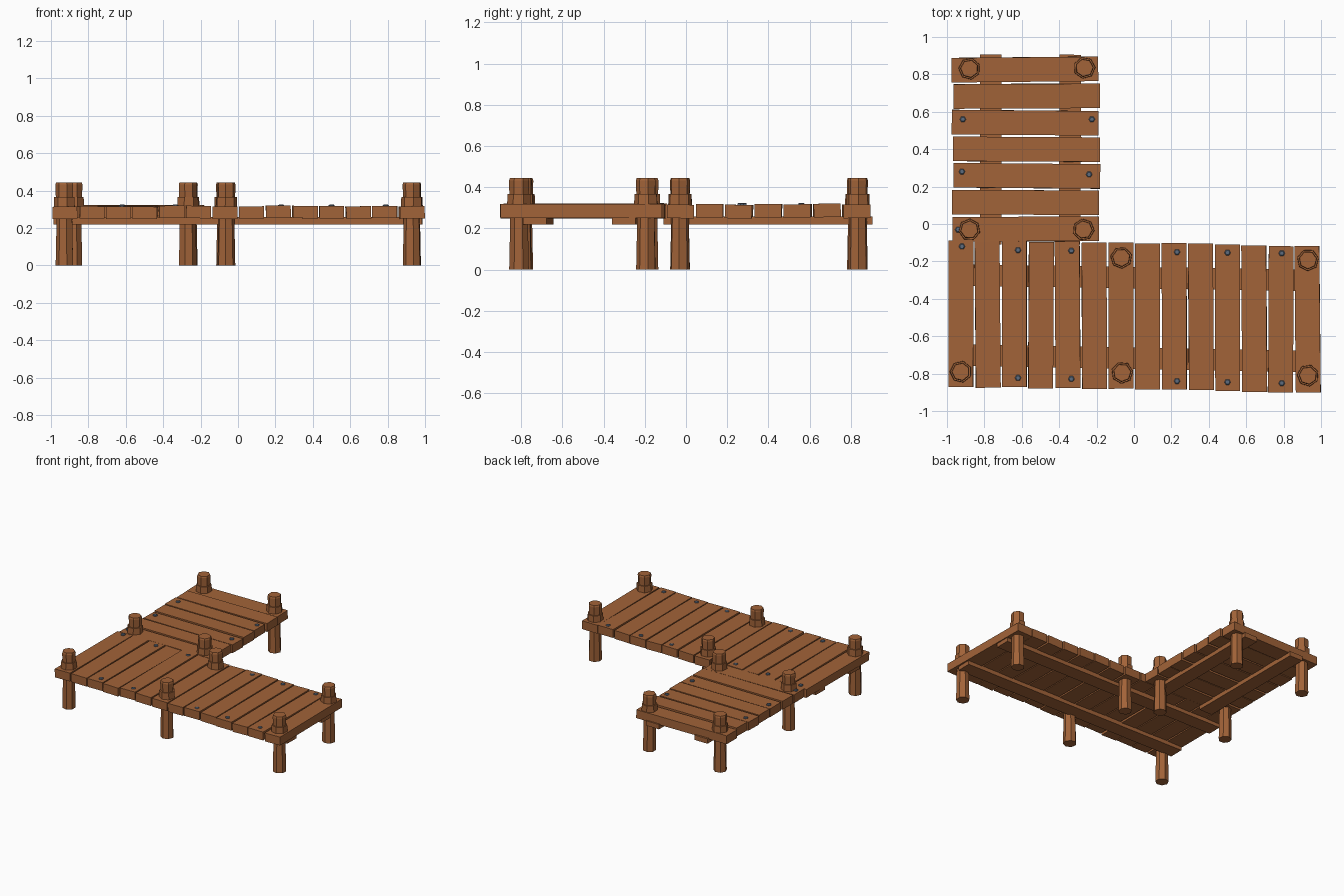
import bpy, bmesh, math, random
from mathutils import Matrix, Vector

if "Cube" in bpy.data.objects:
    bpy.data.objects.remove(bpy.data.objects["Cube"])

random.seed(4)

def material(name, col):
    m = bpy.data.materials.new(name)
    m.diffuse_color = (*col, 1)
    m.use_nodes = True
    m.node_tree.nodes["Principled BSDF"].inputs["Base Color"].default_value = m.diffuse_color
    return m

WOOD = material("brown wood", (0.36, 0.125, 0.04))
NAIL = material("grey iron", (0.11, 0.15, 0.21))

def finish(name, bm, mat):
    bmesh.ops.recalc_face_normals(bm, faces=bm.faces)
    me = bpy.data.meshes.new(name)
    bm.to_mesh(me)
    bm.free()
    me.materials.append(mat)
    ob = bpy.data.objects.new(name, me)
    bpy.context.collection.objects.link(ob)
    return ob

def box(name, centre, size, yaw=0, roll=0):
    """Box with its length on x; roll is about the length, yaw about z."""
    bm = bmesh.new()
    bmesh.ops.create_cube(bm, size=1)
    rot = Matrix.Rotation(yaw, 4, 'Z') @ Matrix.Rotation(roll, 4, 'X')
    bm.transform(Matrix.Translation(centre) @ rot @ Matrix.Diagonal((*size, 1)))
    return finish(name, bm, WOOD)

def beam(name, a, b):
    a, b = Vector(a), Vector(b)
    d = b - a
    mid = (a + b) / 2
    box(name, (mid.x, mid.y, 0.239), (d.length, 0.115, 0.038), math.atan2(d.y, d.x))

def lathe(name, x, y, profile, sides, mat, spin=0):
    bm = bmesh.new()
    rings = []
    for r, z in profile:
        rings.append([bm.verts.new((x + r * math.cos(spin + k * math.tau / sides),
                                    y + r * math.sin(spin + k * math.tau / sides), z))
                      for k in range(sides)])
    for lo, hi in zip(rings, rings[1:]):
        for k in range(sides):
            bm.faces.new((lo[k], lo[k - 1], hi[k - 1], hi[k]))
    bm.faces.new(rings[0])
    bm.faces.new(rings[-1])
    return finish(name, bm, mat)

# Front deck: 14 planks running front to back
for i in range(14):
    t = i / 13
    box(f"front_plank_{i + 1}",
        (-0.925 + 1.853 * t, -0.478 - 0.031 * t + random.uniform(-.004, .004),
         0.284 + random.uniform(-.003, .004)),
        (0.783, 0.133, 0.066),
        math.pi / 2 + random.uniform(-.01, .01), random.uniform(-.025, .025))

# Rear deck: 7 planks running left to right
for i in range(7):
    box(f"rear_plank_{i + 1}",
        (-0.578 + random.uniform(-.006, .006), -0.027 + 0.1422 * i,
         0.284 + random.uniform(-.003, .004)),
        (0.785, 0.131, 0.066),
        random.uniform(-.01, .01), random.uniform(-.025, .025))

# Support beams under the decks
beam("front_beam_outer", (-0.985, -0.70), (0.985, -0.735))
beam("front_beam_inner", (-0.985, -0.272), (0.985, -0.302))
beam("rear_beam_left", (-0.765, -0.11), (-0.765, 0.905))
beam("rear_beam_right", (-0.345, -0.11), (-0.34, 0.905))

# Posts with a thick collar just above the deck
POSTS = [(-0.88, 0.83), (-0.265, 0.835), (-0.88, -0.03), (-0.27, -0.03),
         (-0.068, -0.18), (0.93, -0.193), (-0.926, -0.79), (-0.063, -0.795),
         (0.93, -0.81)]
for i, (x, y) in enumerate(POSTS):
    spin = random.uniform(0, 1)
    lathe(f"post_{i + 1}", x, y,
          [(0.049, 0), (0.044, 0.24), (0.048, 0.36), (0.050, 0.432), (0.046, 0.444)],
          7, WOOD, spin)
    lathe(f"post_collar_{i + 1}", x, y, [(0.060, 0.295), (0.057, 0.366)], 7, WOOD, spin)

# Nail heads
NAILS = [(-0.915, 0.56), (-0.225, 0.56), (-0.92, 0.28), (-0.24, 0.265), (-0.94, -0.03),
         (-0.92, -0.12)]
for x in (-0.62, -0.335, 0.23, 0.50, 0.79):
    NAILS += [(x, -0.147 - 0.012 * x), (x, -0.835 - 0.02 * x)]
for i, (x, y) in enumerate(NAILS):
    lathe(f"nail_{i + 1}", x, y, [(0.017, 0.305), (0.017, 0.321), (0.012, 0.3245)], 6, NAIL)
